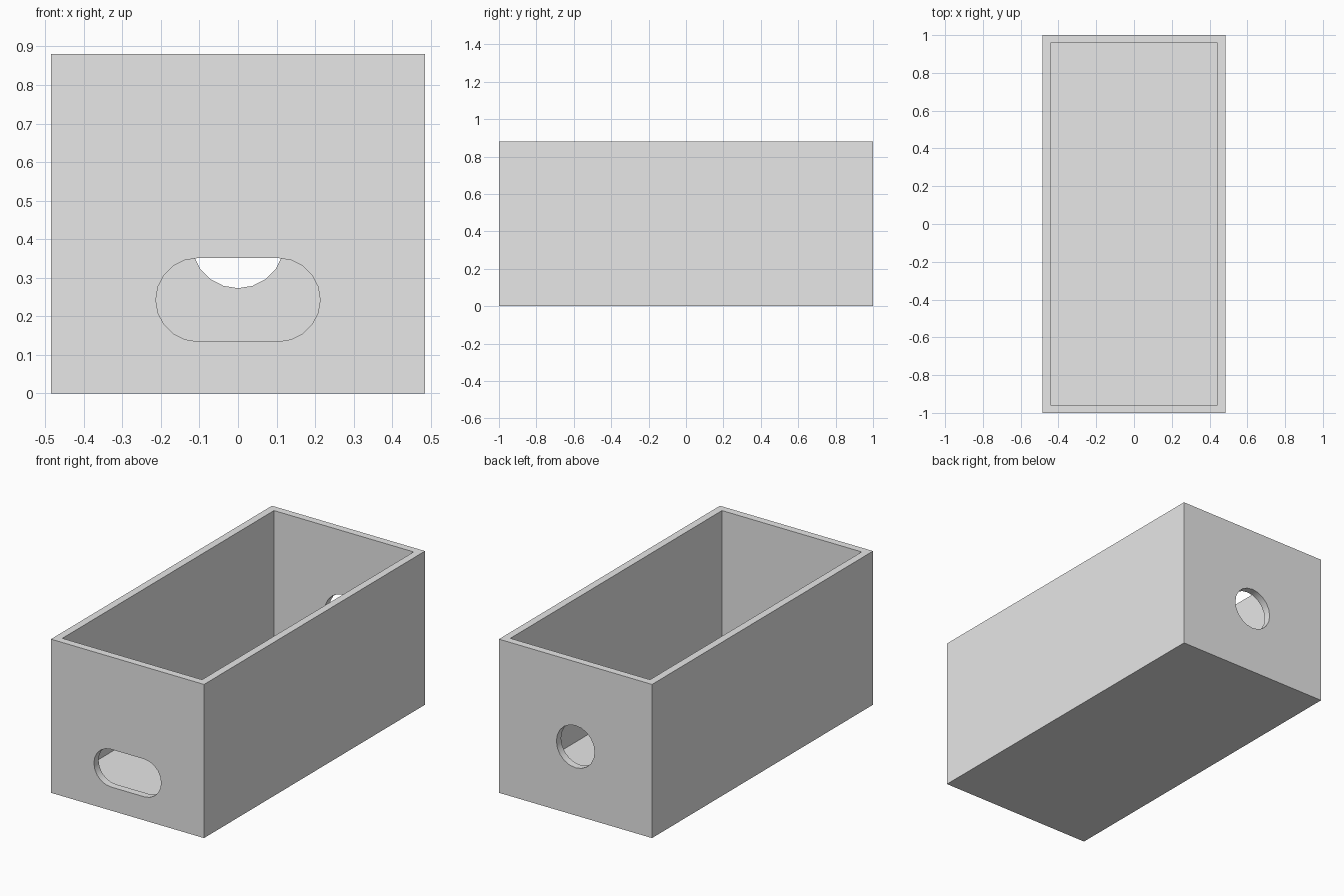
import bpy, bmesh, math

if "Cube" in bpy.data.objects:
    bpy.data.objects.remove(bpy.data.objects["Cube"], do_unlink=True)

WIDTH, LENGTH, HEIGHT, WALL = 0.97, 2.0, 0.88, 0.06

grey = bpy.data.materials.new("light_grey")
grey.use_nodes = True
grey.diffuse_color = (0.8, 0.8, 0.8, 1)
grey.node_tree.nodes["Principled BSDF"].inputs["Base Color"].default_value = (0.8, 0.8, 0.8, 1)


def add_object(name, bm):
    bmesh.ops.recalc_face_normals(bm, faces=bm.faces)
    mesh = bpy.data.meshes.new(name)
    bm.to_mesh(mesh)
    bm.free()
    mesh.materials.append(grey)
    obj = bpy.data.objects.new(name, mesh)
    bpy.context.collection.objects.link(obj)
    return obj


def add_slot(name, y, z, radius, half_gap=0.0, steps=10):
    """Rounded slot prism along y; a round hole when half_gap is zero."""
    outline = []
    for side in (1, -1):
        count = steps + 1 if half_gap else steps
        for i in range(count):
            a = -side * math.pi / 2 + math.pi * i / steps
            outline.append((side * half_gap + radius * math.cos(a), z + radius * math.sin(a)))
    bm = bmesh.new()
    face = bm.faces.new([bm.verts.new((x, y - WALL * 2, h)) for x, h in outline])
    new = bmesh.ops.extrude_face_region(bm, geom=[face])["geom"]
    bmesh.ops.translate(bm, vec=(0, WALL * 4, 0),
                        verts=[v for v in new if isinstance(v, bmesh.types.BMVert)])
    return add_object(name, bm)


# Open box: inset the top face and push it down to the floor
bm = bmesh.new()
bmesh.ops.create_cube(bm, size=1)
bmesh.ops.scale(bm, vec=(WIDTH, LENGTH, HEIGHT), verts=bm.verts)
bmesh.ops.translate(bm, vec=(0, 0, HEIGHT / 2), verts=bm.verts)
top = max(bm.faces, key=lambda f: f.calc_center_median().z)
bmesh.ops.inset_region(bm, faces=[top], thickness=WALL)
cavity = bmesh.ops.extrude_discrete_faces(bm, faces=[top])["faces"][0]
bmesh.ops.translate(bm, vec=(0, 0, WALL - HEIGHT), verts=cavity.verts)
bmesh.ops.remove_doubles(bm, verts=bm.verts, dist=0.0001)
box = add_object("open_box", bm)

# Front slot and round back hole
cutters = [
    add_slot("front_slot_cutter", -LENGTH / 2, 0.243, 0.108, half_gap=0.105),
    add_slot("back_hole_cutter", LENGTH / 2, 0.394, 0.121),
]
bpy.ops.object.select_all(action="DESELECT")
bpy.context.view_layer.objects.active = box
box.select_set(True)
for cutter in cutters:
    cutter.hide_render = True
    mod = box.modifiers.new(cutter.name, "BOOLEAN")
    mod.operation = "DIFFERENCE"
    mod.solver = "EXACT"
    mod.object = cutter
    bpy.ops.object.modifier_apply(modifier=mod.name)
    bpy.data.objects.remove(cutter, do_unlink=True)
bpy.ops.object.shade_smooth_by_angle(angle=math.radians(30))
